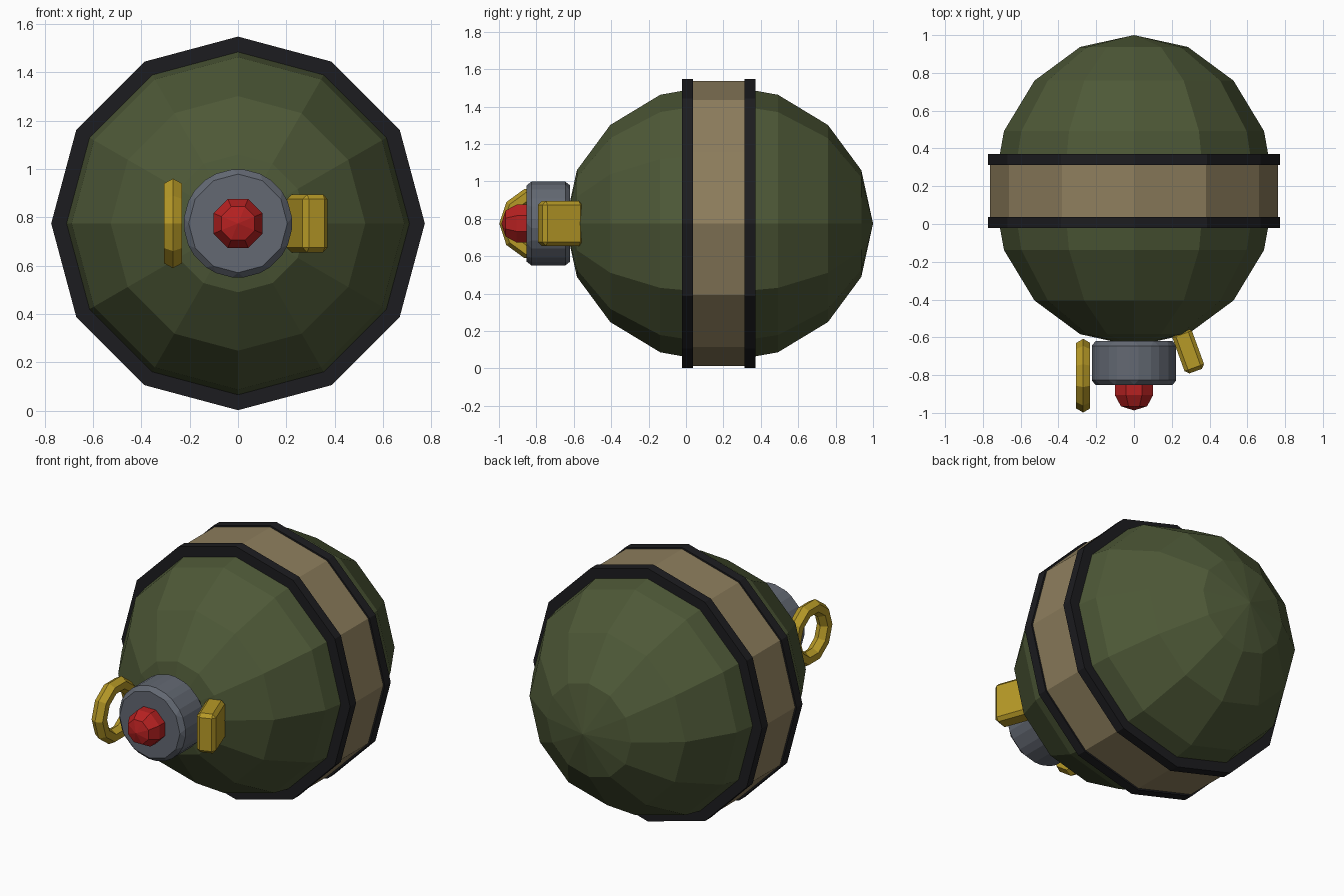
import bpy, bmesh
from math import sin, cos, pi, radians

if "Cube" in bpy.data.objects:
    bpy.data.objects.remove(bpy.data.objects["Cube"])

CZ = 0.775  # height of the main axis, which runs along y


def material(name, rgb):
    m = bpy.data.materials.new(name)
    m.diffuse_color = (*rgb, 1)
    m.use_nodes = True
    m.node_tree.nodes["Principled BSDF"].inputs["Base Color"].default_value = m.diffuse_color
    return m


GREEN = material("olive", (0.075, 0.098, 0.038))
TAN = material("tan", (0.27, 0.21, 0.11))
BLACK = material("black", (0.012, 0.012, 0.014))
STEEL = material("steel", (0.125, 0.14, 0.17))
GOLD = material("gold", (0.47, 0.32, 0.02))
RED = material("red", (0.47, 0.015, 0.015))


def finish(name, bm, mat, bevel=0):
    bmesh.ops.recalc_face_normals(bm, faces=bm.faces)
    if bevel:
        bmesh.ops.bevel(bm, geom=bm.edges[:], offset=bevel, segments=1,
                        profile=0.5, affect='EDGES')
    mesh = bpy.data.meshes.new(name)
    bm.to_mesh(mesh)
    bm.free()
    mesh.materials.append(mat)
    ob = bpy.data.objects.new(name, mesh)
    bpy.context.collection.objects.link(ob)
    return ob


def lathe(name, profile, n, mat, phase=0, bevel=0):
    """Spin (radius, y) points about the main axis; open ends are capped."""
    bm = bmesh.new()
    rings = []
    for r, y in profile:
        if r < 1e-6:
            rings.append([bm.verts.new((0, y, CZ))] * n)
        else:
            rings.append([bm.verts.new((r * cos(phase + 2 * pi * i / n), y,
                                        CZ + r * sin(phase + 2 * pi * i / n)))
                          for i in range(n)])
    for a, b in zip(rings, rings[1:]):
        for i in range(n):
            j = (i + 1) % n
            bm.faces.new(dict.fromkeys((a[i], a[j], b[j], b[i])))
    for ring in (rings[0], rings[-1]):
        if ring[0] is not ring[1]:
            bm.faces.new(ring)
    return finish(name, bm, mat, bevel)


# Body: stretched sphere with 12 segments and 8 rings
lathe("body", [(0.745 * sin(pi * k / 8), 0.177 - 0.823 * cos(pi * k / 8))
               for k in range(9)], 12, GREEN)

# Middle band and its two dark edge hoops
lathe("band", [(0.763, 0.02), (0.763, 0.34)], 12, TAN)
for side, y in (("front", 0.008), ("back", 0.342)):
    lathe(side + "_hoop", [(0.773, y - 0.029), (0.773, y + 0.029)], 12, BLACK)

# Fuse neck with chamfered edges, and the button on its end
lathe("neck", [(0.23, -0.852), (0.23, -0.62)], 12, STEEL, bevel=0.025)
lathe("button", [(0.11, -0.83), (0.11, -0.905), (0.075, -0.965), (0, -0.987)],
      8, RED, phase=pi / 8)

# Pull ring: 10-sided hoop in the y-z plane
bm = bmesh.new()
N, M, R, r = 10, 6, 0.152, 0.043
grid = []
for i in range(N):
    a = 2 * pi * i / N
    row = []
    for k in range(M):
        b = 2 * pi * k / M
        d = R + r * cos(b)
        row.append(bm.verts.new((-0.269 + r * sin(b), -0.803 - d * cos(a), CZ + d * sin(a))))
    grid.append(row)
for i in range(N):
    for k in range(M):
        p, q, l = grid[i], grid[(i + 1) % N], (k + 1) % M
        bm.faces.new((p[k], p[l], q[l], q[k]))
finish("pull_ring", bm, GOLD)

# Safety lever: chamfered block angled off the neck
bm = bmesh.new()
bmesh.ops.create_cube(bm, size=1)
bmesh.ops.scale(bm, vec=(0.11, 0.228, 0.24), verts=bm.verts)
lever = finish("lever", bm, GOLD, bevel=0.02)
lever.location = (0.287, -0.672, CZ)
lever.rotation_euler.z = radians(20)
